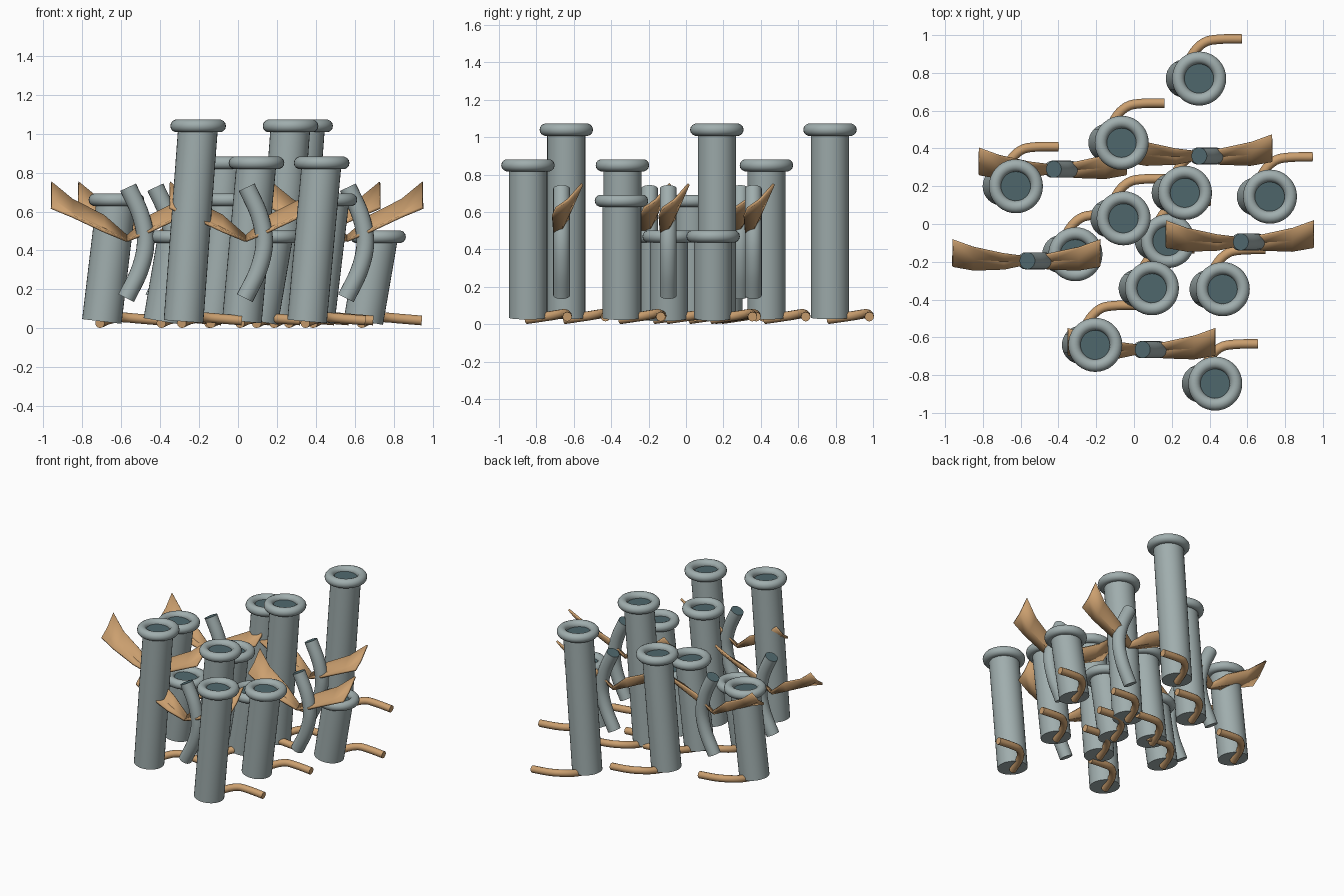
import bpy, bmesh, math
from mathutils import Vector

if "Cube" in bpy.data.objects:
    bpy.data.objects.remove(bpy.data.objects["Cube"])


def material(name, rgb):
    m = bpy.data.materials.new(name)
    m.diffuse_color = (*rgb, 1)
    m.use_nodes = True
    m.node_tree.nodes["Principled BSDF"].inputs["Base Color"].default_value = m.diffuse_color
    return m


GREY = material("blue_grey", (0.35, 0.42, 0.42))
TAN = material("tan", (0.60, 0.35, 0.16))
DARK = material("dark_teal", (0.08, 0.14, 0.155))


def finish(bm, name, mats, angle=40):
    bmesh.ops.recalc_face_normals(bm, faces=bm.faces)
    me = bpy.data.meshes.new(name)
    bm.to_mesh(me)
    bm.free()
    ob = bpy.data.objects.new(name, me)
    bpy.context.collection.objects.link(ob)
    for m in mats:
        me.materials.append(m)
    bpy.ops.object.select_all(action='DESELECT')
    ob.select_set(True)
    bpy.context.view_layer.objects.active = ob
    bpy.ops.object.shade_smooth_by_angle(angle=math.radians(angle))
    return ob


def smooth_path(pts, steps=6):
    """Catmull-Rom curve through the points."""
    p = [Vector(q) for q in pts]
    p = [2 * p[0] - p[1]] + p + [2 * p[-1] - p[-2]]
    out = []
    for i in range(1, len(p) - 2):
        a, b, c, d = p[i - 1:i + 3]
        for s in range(steps):
            t = s / steps
            out.append(0.5 * (2 * b + (c - a) * t + (2 * a - 5 * b + 4 * c - d) * t * t
                              + (3 * b - a - 3 * c + d) * t ** 3))
    return out + [p[-2]]


def tube(name, path, radius, sides, mats, dark_end=False):
    """Round tube swept along a path, closed at both ends."""
    bm = bmesh.new()
    rings = []
    for i, c in enumerate(path):
        t = (path[min(i + 1, len(path) - 1)] - path[max(i - 1, 0)]).normalized()
        side = Vector((0, 1, 0)) if abs(t.y) < 0.5 and abs(t.z) > 0.5 else Vector((0, 0, 1))
        u = t.cross(side).normalized()
        v = u.cross(t).normalized()
        rings.append([bm.verts.new(c + radius * (math.cos(a) * u + math.sin(a) * v))
                      for a in (2 * math.pi * k / sides for k in range(sides))])
    for r0, r1 in zip(rings, rings[1:]):
        for k in range(sides):
            n = (k + 1) % sides
            bm.faces.new((r0[k], r0[n], r1[n], r1[k]))
    bm.faces.new(rings[0])
    top = bm.faces.new(rings[-1])
    if dark_end:
        top.material_index = 1
    return finish(bm, name, mats)


# Leaning chimney: shaft, rolled rim and foot pipe
def chimney(x, y, h):
    bx = x - 0.075
    tube("chimney_shaft", [Vector((bx, y, 0.035)), Vector((x, y, h))],
         0.102, 32, [GREY, DARK], True)
    bpy.ops.mesh.primitive_torus_add(major_radius=0.11, minor_radius=0.033,
                                     major_segments=36, minor_segments=14, location=(x, y, h))
    rim = bpy.context.object
    rim.name = "chimney_rim"
    rim.data.materials.append(GREY)
    bpy.ops.object.shade_smooth()
    foot = [(-0.01, -0.01, 0.026), (0.035, 0.12, 0.045), (0.10, 0.19, 0.056),
            (0.18, 0.208, 0.05), (0.30, 0.21, 0.04)]
    tube("foot_pipe", smooth_path([(bx + a, y + b, c) for a, b, c in foot], 4),
         0.025, 12, [TAN])


# Curved stem with a pair of flared leaves
STEM = [(-0.055, 0.155), (0.015, 0.30), (0.045, 0.44), (0.02, 0.58), (-0.045, 0.725)]
# Leaf sections: distance out, lower edge (y, z), fold (y, z), upper edge (y, z)
LEAF = [(0.0, (-0.02, 0.450), (0.0, 0.455), (0.02, 0.475)),
        (0.12, (-0.045, 0.50), (0.0, 0.51), (0.035, 0.58)),
        (0.28, (-0.05, 0.575), (0.01, 0.59), (0.07, 0.66)),
        (0.39, (-0.03, 0.62), (0.035, 0.665), (0.11, 0.75))]


def leaf(x, y, sign):
    bm = bmesh.new()
    rows = [[bm.verts.new((x + sign * d, y + p[0], p[1])) for p in pts]
            for d, *pts in LEAF]
    for r0, r1 in zip(rows, rows[1:]):
        for k in range(2):
            bm.faces.new((r0[k], r0[k + 1], r1[k + 1], r1[k]))
    ob = finish(bm, "leaf", [TAN], 25)
    mod = ob.modifiers.new("thickness", 'SOLIDIFY')
    mod.thickness = 0.014
    mod.offset = 0


def plant(x, y):
    tube("curved_stem", smooth_path([(x + a, y, z) for a, z in STEM]),
         0.045, 20, [GREY, DARK], True)
    for sign in (-1, 1):
        leaf(x - 0.05, y, sign)


# Chimneys grouped by height
GROUPS = {1.04: [(0.345, 0.77), (0.27, 0.165), (-0.205, -0.64)],
          0.85: [(-0.065, 0.43), (0.095, -0.34), (0.43, -0.845)],
          0.66: [(-0.625, 0.20), (0.47, -0.345), (-0.055, 0.03)],
          0.47: [(0.72, 0.145), (-0.31, -0.16), (0.18, -0.09)]}
for height, spots in GROUPS.items():
    for sx, sy in spots:
        chimney(sx, sy, height)

for px, py in [(0.09, -0.665), (-0.52, -0.195), (0.61, -0.095), (-0.38, 0.29), (0.39, 0.36)]:
    plant(px, py)
